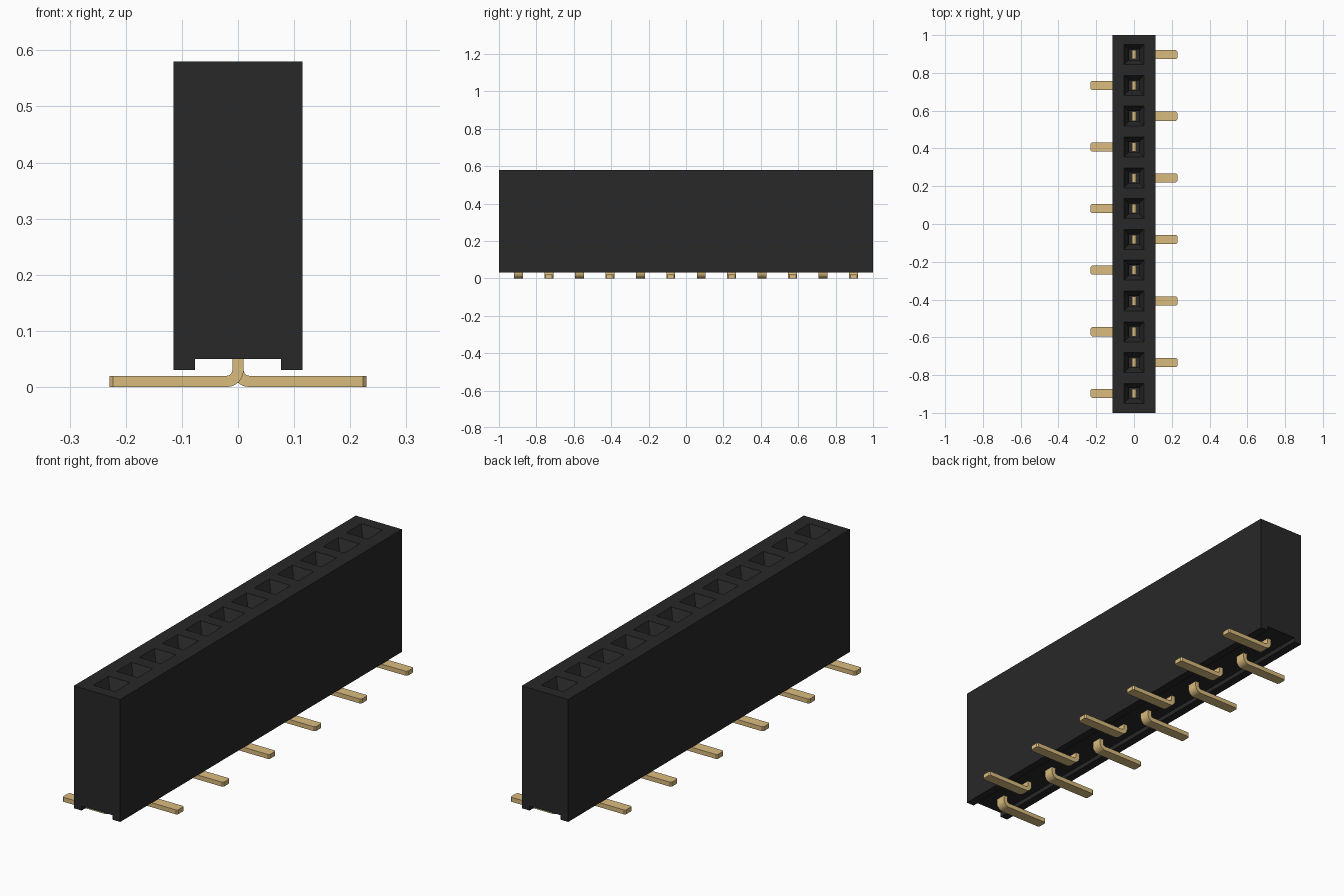
import bpy, bmesh, math
from mathutils import Vector

if "Cube" in bpy.data.objects:
    bpy.data.objects.remove(bpy.data.objects["Cube"])

COUNT, PITCH = 12, 0.163
HALF_X, HALF_Y, TOP, BASE = 0.115, 1.0, 0.58, 0.03
PIN_W, PIN_T, REACH = 0.048, 0.02, 0.229
CENTRES = [(i - (COUNT - 1) / 2) * PITCH for i in range(COUNT)]


def material(name, colour):
    m = bpy.data.materials.new(name)
    m.use_nodes = True
    m.diffuse_color = (*colour, 1)
    m.node_tree.nodes["Principled BSDF"].inputs["Base Color"].default_value = (*colour, 1)
    return m


def finish(bm, name, mat):
    bmesh.ops.recalc_face_normals(bm, faces=bm.faces)
    mesh = bpy.data.meshes.new(name)
    bm.to_mesh(mesh)
    bm.free()
    mesh.materials.append(mat)
    ob = bpy.data.objects.new(name, mesh)
    bpy.context.collection.objects.link(ob)
    return ob


def extrude_profile(bm, profile, stations):
    """Sweep a closed (x, z) profile along y, with a ring at each station."""
    rings = [[bm.verts.new((x, y, z)) for x, z in profile] for y in stations]
    n = len(profile)
    for a, b in zip(rings, rings[1:]):
        for i in range(n):
            j = (i + 1) % n
            bm.faces.new((a[i], a[j], b[j], b[i]))
    bm.faces.new(rings[0])
    bm.faces.new(rings[-1])


black = material("black plastic", (0.021, 0.021, 0.021))
gold = material("gold contact", (0.70, 0.50, 0.21))

# Housing: block with a channel along the underside
bm = bmesh.new()
half = [(HALF_X, TOP), (HALF_X, BASE), (0.077, BASE), (0.077, 0.05)]
profile = half + [(-x, z) for x, z in reversed(half)]
cell_edges = [(i - COUNT / 2) * PITCH for i in range(COUNT + 1)]
extrude_profile(bm, profile, [-HALF_Y] + cell_edges + [HALF_Y])
bmesh.ops.recalc_face_normals(bm, faces=bm.faces)

# Sockets: square mouth, tapered lead-in, straight shaft
for y in CENTRES:
    face = next(f for f in bm.faces if f.normal.z > 0.9
                and (f.calc_center_median() - Vector((0, y, TOP))).length < 0.01)
    bmesh.ops.inset_individual(bm, faces=[face], thickness=0.02)
    for step, (size, z) in enumerate([(0.053, TOP), (0.027, 0.53), (0.027, 0.15)]):
        if step:
            face = bmesh.ops.extrude_discrete_faces(bm, faces=[face])["faces"][0]
        for v in face.verts:
            v.co = (math.copysign(size, v.co.x), y + math.copysign(size, v.co.y - y), z)
finish(bm, "housing", black)


def make_pin(name, y, side):
    """Upright contact bent outward into a flat solder foot."""
    inner, outer = 0.01, 0.01 + PIN_T
    cx, cz = PIN_T / 2 + inner, PIN_T + inner
    angles = [math.pi + math.pi / 2 * k / 6 for k in range(7)]

    def arc(r):
        return [(cx + r * math.cos(a), cz + r * math.sin(a)) for a in angles]

    outline = ([(-PIN_T / 2, 0.45)] + arc(outer) + [(REACH, 0), (REACH, PIN_T)]
               + arc(inner)[::-1] + [(PIN_T / 2, 0.45)])
    bm = bmesh.new()
    extrude_profile(bm, [(side * x, z) for x, z in outline], [y - PIN_W / 2, y + PIN_W / 2])
    # Chamfer the corners of the foot tip
    tips = [e for e in bm.edges if all(abs(v.co.x) > REACH - 0.001 for v in e.verts)
            and abs(e.verts[0].co.z - e.verts[1].co.z) > 0.01]
    bmesh.ops.bevel(bm, geom=tips, offset=0.006, segments=1, affect='EDGES')
    ob = finish(bm, name, gold)
    for p in ob.data.polygons:
        p.use_smooth = True
    ob.data.set_sharp_from_angle(angle=math.radians(30))


# Contacts: feet alternate from side to side
for i, y in enumerate(CENTRES):
    make_pin(f"contact_{i + 1}", y, 1 if i % 2 else -1)
